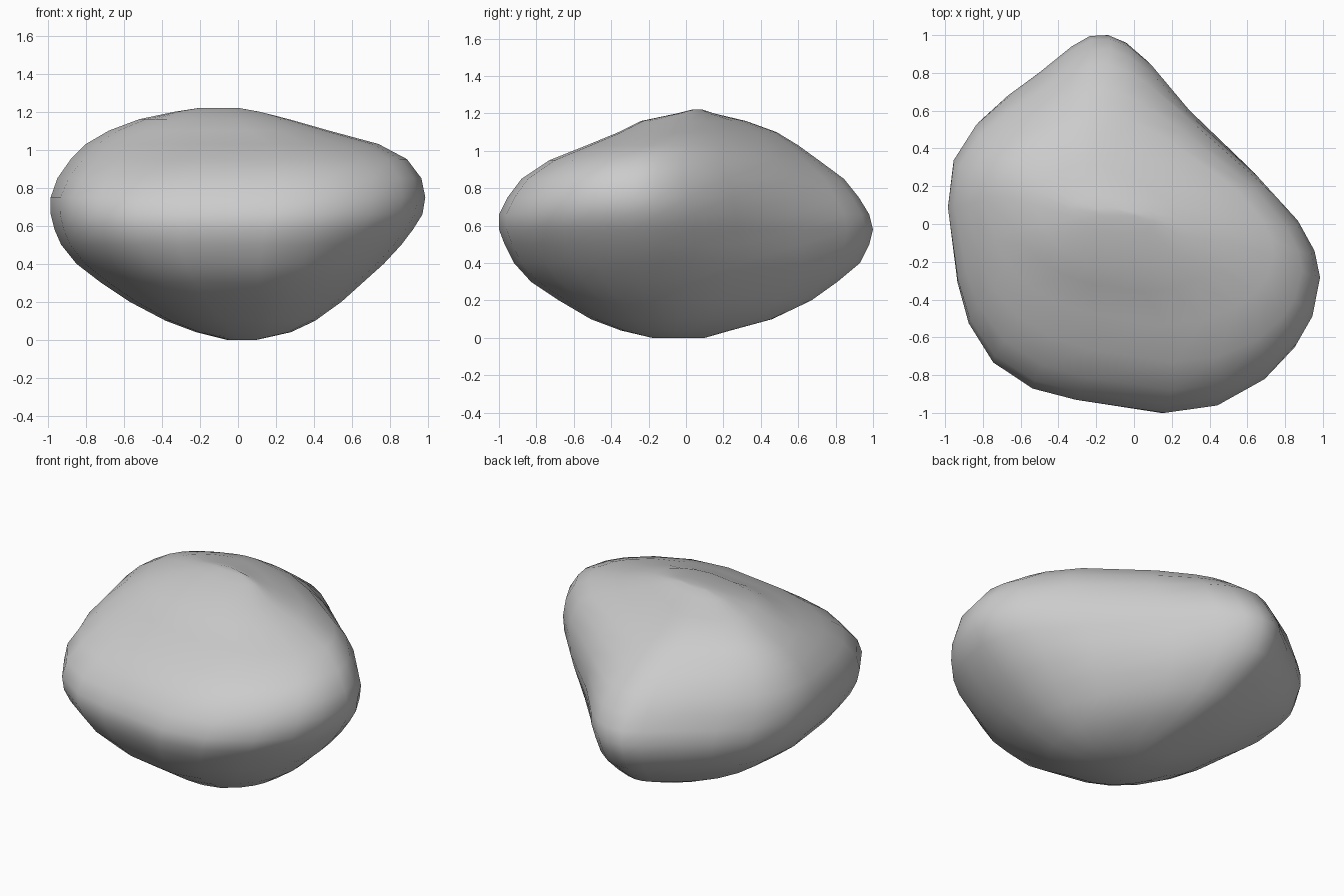
import bpy, bmesh, math

# Plan outline of the pebble, seen from above (x, y)
OUTLINE = [(-0.12, 1.0), (-0.22, 0.995), (-0.32, 0.94), (-0.50, 0.80), (-0.67, 0.68), (-0.83, 0.54),
           (-0.95, 0.35), (-0.98, 0.10), (-0.93, -0.30), (-0.87, -0.52), (-0.74, -0.73),
           (-0.53, -0.87), (-0.30, -0.93), (0.17, -1.0), (0.45, -0.96), (0.70, -0.82),
           (0.86, -0.65), (0.94, -0.50), (0.98, -0.28), (0.95, -0.13), (0.86, 0.04),
           (0.65, 0.28), (0.30, 0.62), (0.10, 0.86), (-0.02, 0.96)]

# Level sections: z, left x, right x, front y, back y
SECTIONS = [(0.00, -0.06, 0.10, -0.18, 0.10), (0.04, -0.22, 0.28, -0.35, 0.24),
            (0.10, -0.38, 0.41, -0.51, 0.46), (0.20, -0.57, 0.55, -0.68, 0.67),
            (0.30, -0.72, 0.66, -0.83, 0.81), (0.40, -0.85, 0.77, -0.92, 0.93),
            (0.50, -0.93, 0.86, -0.97, 0.98), (0.58, -0.965, 0.92, -1.0, 1.0),
            (0.66, -0.985, 0.97, -1.0, 0.98), (0.75, -0.985, 0.985, -0.955, 0.925),
            (0.85, -0.95, 0.965, -0.88, 0.845), (0.95, -0.88, 0.89, -0.73, 0.71),
            (1.03, -0.80, 0.74, -0.53, 0.60), (1.10, -0.68, 0.48, -0.36, 0.485),
            (1.16, -0.52, 0.27, -0.24, 0.32), (1.20, -0.33, 0.11, -0.05, 0.15),
            (1.22, -0.20, 0.0, 0.03, 0.09)]


def ring(bm, z, x0, x1, y0, y1):
    """Fit the outline into one level; towards top and bottom it becomes a skewed oval."""
    blend = min(0.75, max(0, abs(z - 0.63) - 0.1) * 1.6)
    skew = 0.17 if z > 0.63 else 0.08
    verts = []
    for x, y in OUTLINE:
        u, v = x / 0.98, y
        a = math.atan2(v, u)
        u += blend * (math.cos(a + skew) - u)
        v += blend * (math.sin(a - skew) - v)
        verts.append(bm.verts.new(((x0 + x1) / 2 + u * (x1 - x0) / 2,
                                   (y0 + y1) / 2 + v * (y1 - y0) / 2, z)))
    return verts


# Pebble: lofted sections closed at both ends
bm = bmesh.new()
rings = [ring(bm, *s) for s in SECTIONS]
n = len(OUTLINE)
for a, b in zip(rings, rings[1:]):
    for i in range(n):
        j = (i + 1) % n
        bm.faces.new((a[i], a[j], b[j], b[i]))
bm.faces.new(rings[0])
bm.faces.new(rings[-1])
bmesh.ops.recalc_face_normals(bm, faces=bm.faces)
for f in bm.faces:
    f.smooth = True

mesh = bpy.data.meshes.new("pebble")
bm.to_mesh(mesh)
bm.free()
pebble = bpy.data.objects.new("pebble", mesh)
bpy.context.collection.objects.link(pebble)
